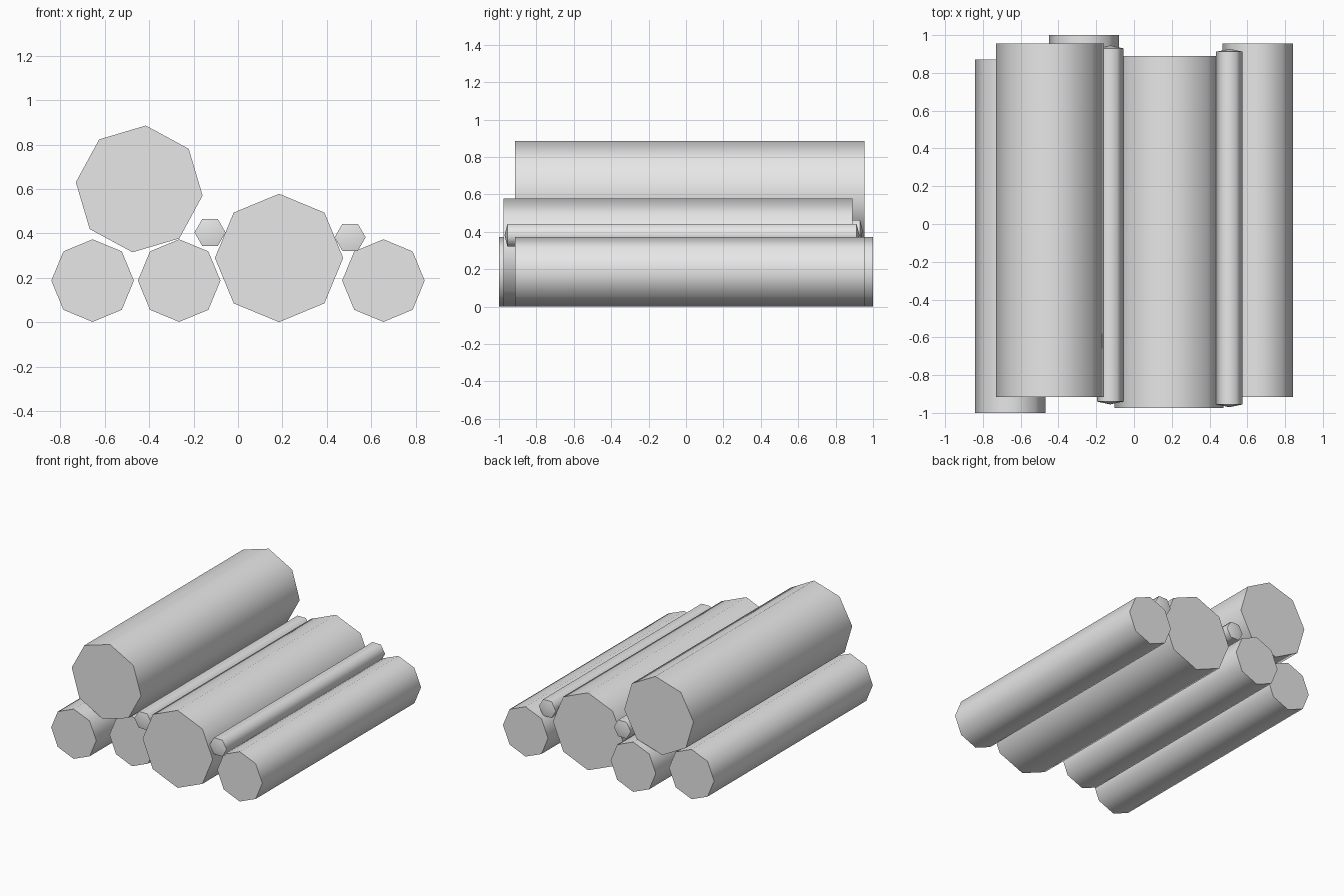
import bpy
import bmesh
from math import sin, cos, radians

cube = bpy.data.objects.get("Cube")
if cube:
    bpy.data.objects.remove(cube)

# Single plain grey material
grey = bpy.data.materials.new("plain_grey")
grey.use_nodes = True
colour = (0.8, 0.8, 0.8, 1)
grey.diffuse_color = colour
grey.node_tree.nodes["Principled BSDF"].inputs["Base Color"].default_value = colour


def log(name, x, z, radius, front, back, sides=8, turn=90, tip=0):
    """Prism lying along y; tip raises the middle of both ends."""
    bm = bmesh.new()
    ring = []
    for i in range(sides):
        a = radians(turn + 360 * i / sides)
        ring.append(bm.verts.new((radius * cos(a), front, radius * sin(a))))
    start = bm.faces.new(ring)
    extruded = bmesh.ops.extrude_face_region(bm, geom=[start], use_keep_orig=True)
    moved = [g for g in extruded["geom"] if isinstance(g, bmesh.types.BMVert)]
    bmesh.ops.translate(bm, verts=moved, vec=(0, back - front, 0))
    bmesh.ops.recalc_face_normals(bm, faces=bm.faces)
    if tip:
        bm.normal_update()
        ends = [f for f in bm.faces if abs(f.normal.y) > 0.9]
        bmesh.ops.poke(bm, faces=ends, offset=tip)
    mesh = bpy.data.meshes.new(name)
    bm.to_mesh(mesh)
    bm.free()
    mesh.materials.append(grey)
    mesh.shade_smooth()
    mesh.set_sharp_from_angle(angle=radians(65))
    obj = bpy.data.objects.new(name, mesh)
    obj.location = (x, 0, z)
    bpy.context.collection.objects.link(obj)


# Small logs on the ground
log("right_outer_log", -0.655, 0.187, 0.186, -1.0, 0.87)
log("right_inner_log", -0.265, 0.187, 0.186, -0.87, 1.0)
log("left_outer_log", 0.655, 0.187, 0.186, -0.915, 0.955)

# Thick logs, one on the ground and one stacked on top
log("thick_ground_log", 0.185, 0.289, 0.289, -0.975, 0.89)
log("thick_top_log", -0.445, 0.6, 0.287, -0.915, 0.955, turn=84)

# Thin sticks resting in the gaps
log("right_stick", -0.126, 0.404, 0.07, -0.94, 0.93, sides=6, turn=0, tip=0.015)
log("left_stick", 0.505, 0.382, 0.07, -0.955, 0.912, sides=6, turn=0, tip=0.015)
